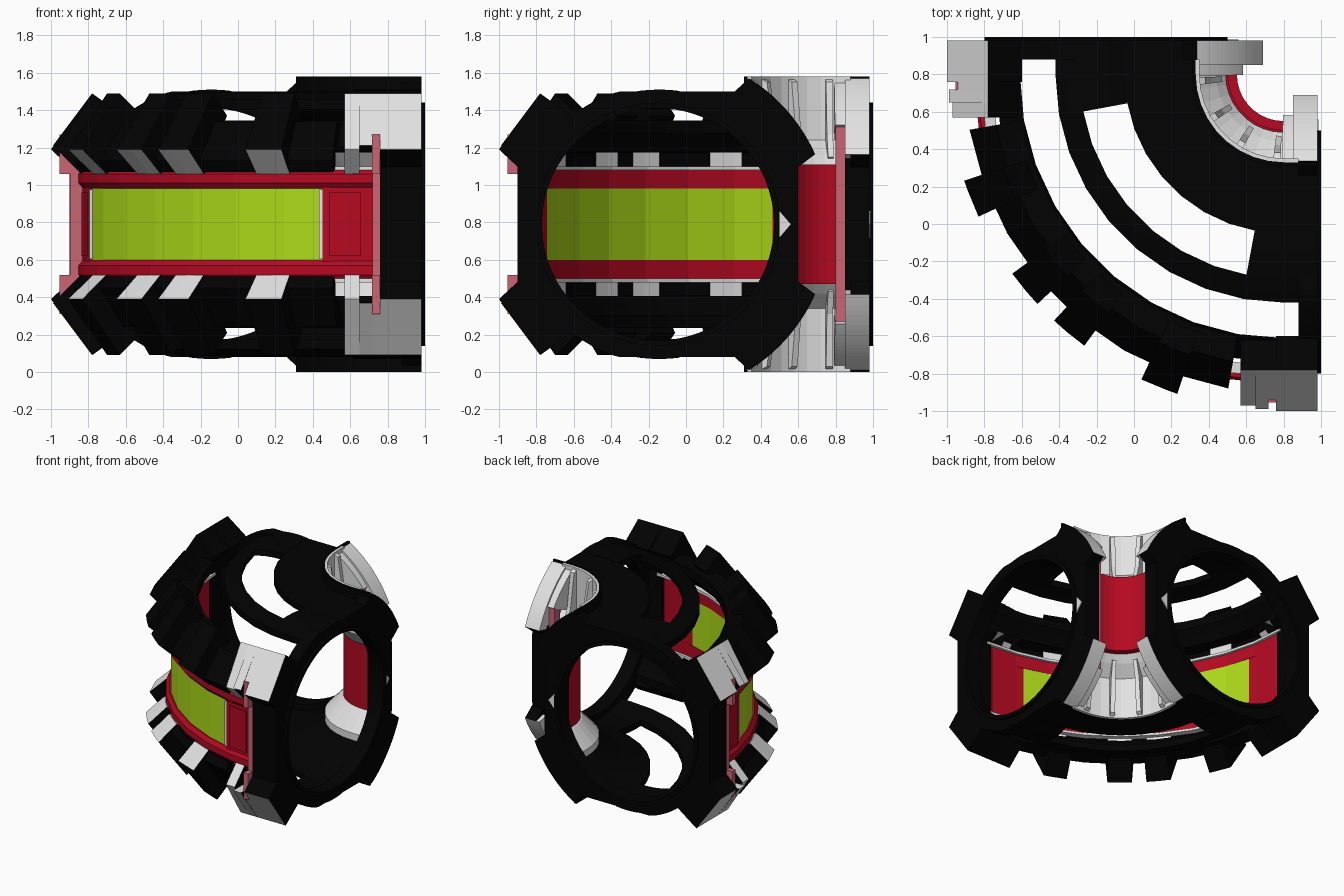
import bpy, bmesh
from math import sin, cos, radians, sqrt, hypot

cube = bpy.data.objects.get("Cube")
if cube:
    bpy.data.objects.remove(cube)


def material(name, rgb):
    m = bpy.data.materials.new(name)
    m.use_nodes = True
    m.diffuse_color = (*rgb, 1)
    m.node_tree.nodes["Principled BSDF"].inputs["Base Color"].default_value = (*rgb, 1)
    return m


black = material("hull black", (0.0005, 0.0005, 0.0005))
white = material("panel white", (0.76, 0.76, 0.76))
red = material("frame red", (0.46, 0.003, 0.016))
green = material("window green", (0.42, 0.71, 0.01))
pink = material("flange pink", (0.6, 0.13, 0.17))

PIVOT, MID_Z, TUBE = 0.8, 0.79, 0.95   # bend pivot, mid height, tube centre radius


def place(r, w, t, straight):
    """Point at bend radius r and height w; t is degrees on the bend, hundredths on the straights."""
    if t < 0 or (straight and t < 45):
        x, y = PIVOT - r, PIVOT - t * 0.01
    elif t > 90 or straight:
        x, y = PIVOT + (t - 90) * 0.01, PIVOT - r
    else:
        x, y = PIVOT - r * cos(radians(t)), PIVOT - r * sin(radians(t))
    return x, y, MID_Z + w


def sweep(name, section, ranges, mat, second=None, rule=None, straight=False):
    """Sweep a closed (radius, height) section along the bend, mirrored about mid height."""
    bm = bmesh.new()
    n = len(section)
    for side in (1, -1):
        for a, b in ranges:
            stops = [a, b] if straight else [a] + [t for t in range(0, 91, 10) if a < t < b] + [b]
            rows = [[bm.verts.new(place(r, w * side, t, straight)) for r, w in section] for t in stops]
            for p, q in zip(rows, rows[1:]):
                for i in range(n):
                    j = (i + 1) % n
                    f = bm.faces.new((p[i], p[j], q[j], q[i]))
                    if rule and rule(section[i], section[j]):
                        f.material_index = 1
            bm.faces.new(rows[0])
            bm.faces.new(rows[-1])
    bmesh.ops.remove_doubles(bm, verts=bm.verts, dist=0.0005)
    bmesh.ops.recalc_face_normals(bm, faces=bm.faces)
    mesh = bpy.data.meshes.new(name)
    bm.to_mesh(mesh)
    bm.free()
    mesh.materials.append(mat)
    if second:
        mesh.materials.append(second)
    bpy.context.collection.objects.link(bpy.data.objects.new(name, mesh))


def ends(a, b):
    """The same stretch at both ends of the bend."""
    return [(a, b), (90 - b, 90 - a)]


def strip(r0, r1, steps=5):
    """Curved piece of tube roof between two bend radii."""
    us = [r0 - TUBE + (r1 - r0) * i / steps for i in range(steps + 1)]
    top = [(TUBE + u, sqrt(0.72 ** 2 - u * u)) for u in us]
    low = [(TUBE + min(u, 0.55), sqrt(0.67 ** 2 - min(u, 0.55) ** 2)) for u in us]
    return top + low[::-1]


def box(r0, r1, w0, w1):
    return [(r0, w0), (r1, w0), (r1, w1), (r0, w1)]


FULL = [(-18, 108)]

# Roof and floor shells with two long curved slots
sweep("outer_shell", strip(1.41, 1.54), FULL, black)
sweep("middle_shell", strip(1.09, 1.22), FULL, black)
sweep("outer_slot_ends", strip(1.22, 1.41), ends(-18, -8), black)
sweep("inner_slot_ends", strip(0.85, 1.09), ends(-18, 10.5), black)
inner = strip(0.47, 0.85)[6:]
sweep("inner_shell", [(0.49, 0.71), (0.85, 0.71)] + inner + [(0.47, 0.79), (0.49, 0.79)], FULL, black)
skirt = [(1.61, 0.30), (1.67, 0.28), (1.705, 0.34), (1.56, 0.55), (1.42, 0.54), (1.51, 0.40), (1.61, 0.38)]
sweep("outer_skirt", skirt, [(10, 80)], black)
sweep("inner_ledge", box(1.56, 1.62, 0.29, 0.31), [(0, 90)], white)

# Outer teeth, white on the underside
tooth = [(1.66, 0.27), (1.80, 0.40), (1.58, 0.70), (1.45, 0.58), (1.59, 0.385), (1.59, 0.31)]
sweep("outer_teeth", tooth, [(18.4, 25), (36.3, 43), (47, 53.7), (65, 71.6)], black, white,
      lambda p, q: p[1] + q[1] < 0.7)

# Window band on the outer wall
rail = [(1.58, 0.19), (1.63, 0.19), (1.655, 0.22), (1.655, 0.27), (1.64, 0.29), (1.58, 0.29)]
sweep("window_rails", rail, [(2, 88)], red)
sweep("window_end_panels", box(1.58, 1.635, 0, 0.2), ends(2, 12.3), red)
sweep("window_end_plates", box(1.63, 1.643, 0, 0.17), ends(5, 11), red)
sweep("window_glass", box(1.58, 1.62, 0, 0.19), [(12.3, 77.7)], green)
sweep("window_trim", box(1.61, 1.635, 0, 0.185), ends(12.3, 13), white)
sweep("outer_flanges", box(1.61, 1.70, 0, 0.27), ends(1.3, 2.7), pink)
sweep("outer_flange_tips", box(1.61, 1.755, 0.27, 0.48), ends(1.3, 2.7), pink)


# Outer corner pods at both ends: white outer slope, notched on the lower edge
def outer_slope(p, q):
    return p[0] + q[0] > 3.3 and p[1] + q[1] > 1


def outer_side(p, q):
    return p[0] + q[0] > 3.18


cap = [(1.66, 0.27), (1.80, 0.40), (1.58, 0.70), (1.40, 0.57), (1.50, 0.36)]
sweep("pod_bodies", cap, ends(-18, 4), black, white, outer_slope, True)
sweep("pod_slots", [(1.745, 0.475), (1.58, 0.70), (1.42, 0.56), (1.48, 0.475)], ends(4, 8),
      black, white, outer_slope, True)
sweep("pod_bridges", [(1.70, 0.42), (1.79, 0.42), (1.58, 0.70), (1.42, 0.56), (1.50, 0.42)],
      ends(8, 15), black, white, outer_side, True)
sweep("pod_cheeks", [(1.64, 0.27), (1.77, 0.40), (1.58, 0.70), (1.42, 0.56), (1.55, 0.36)],
      ends(15, 23), black, white, outer_side, True)
sweep("outer_end_blocks", box(1.57, 1.70, 0, 0.38), ends(-18, 4), black, straight=True)


# End collars with round openings and inner horns
def collar_radius(a):
    phi = 180 - a
    if 23 < phi < 59:
        return 0.92
    if phi <= 23:
        return min(0.8, 0.75 / cos(radians(phi)))
    return min(0.74, 0.71 / max(sin(radians(a)), 0.1)) if phi > 90 else 0.71 / sin(radians(a))


def polar(radius, a):
    return TUBE + radius * cos(radians(a)), min(0.79, radius * sin(radians(a)))


def annulus(outer, hole):
    angles = range(0, 181, 2)
    return [polar(outer(a), a) for a in angles] + [polar(hole, a) for a in reversed(angles)]


def on_horn(p, q):
    return all(hypot(r - TUBE, w) > 0.9 for r, w in (p, q))


sweep("end_collars", annulus(collar_radius, 0.62), ends(-18, -8), black, white, on_horn)
sweep("end_rings", annulus(lambda a: 0.65, 0.62), ends(-20, -18), black)
sweep("end_markers", [(0.30, 0), (0.30, 0.07), (0.24, 0)], ends(-18.6, -18), white)
sweep("inner_end_blocks", box(0.20, 0.33, 0, 0.38), ends(-17.5, -5), black)
for label, radius, last, a, b in (("outer", 0.92, 157, -8, -5), ("inner", 0.905, 145, -5, 1)):
    step = [polar(radius, d) for d in range(122, last, 2)] + [polar(0.72, last - 4), polar(0.72, 132)]
    sweep(label + "_horn_steps", step, ends(a, b), white)

# Inner corner: white niches above and below a red wall
niche = [(0.45, 0.79), (0.45, 0.45), (0.36, 0.37), (0.31, 0.31), (0.31, 0.26),
         (0.34, 0.27), (0.47, 0.41), (0.47, 0.79)]
sweep("niche_walls", niche, [(-8, 98)], white)
rib = [(0.46, 0.78), (0.42, 0.76), (0.38, 0.48), (0.33, 0.36), (0.36, 0.34), (0.46, 0.42)]
sweep("niche_ribs", rib, [(2, 7), (29, 34), (56, 61), (83, 88)], white)
sweep("inner_wall", box(0.25, 0.33, 0, 0.29), [(-8, 98)], red)
sweep("inner_wall_lips", box(0.25, 0.30, 0.28, 0.32), [(0, 90)], red)
sweep("inner_flanges", box(0.235, 0.31, 0, 0.52), ends(-5, 0), pink)
